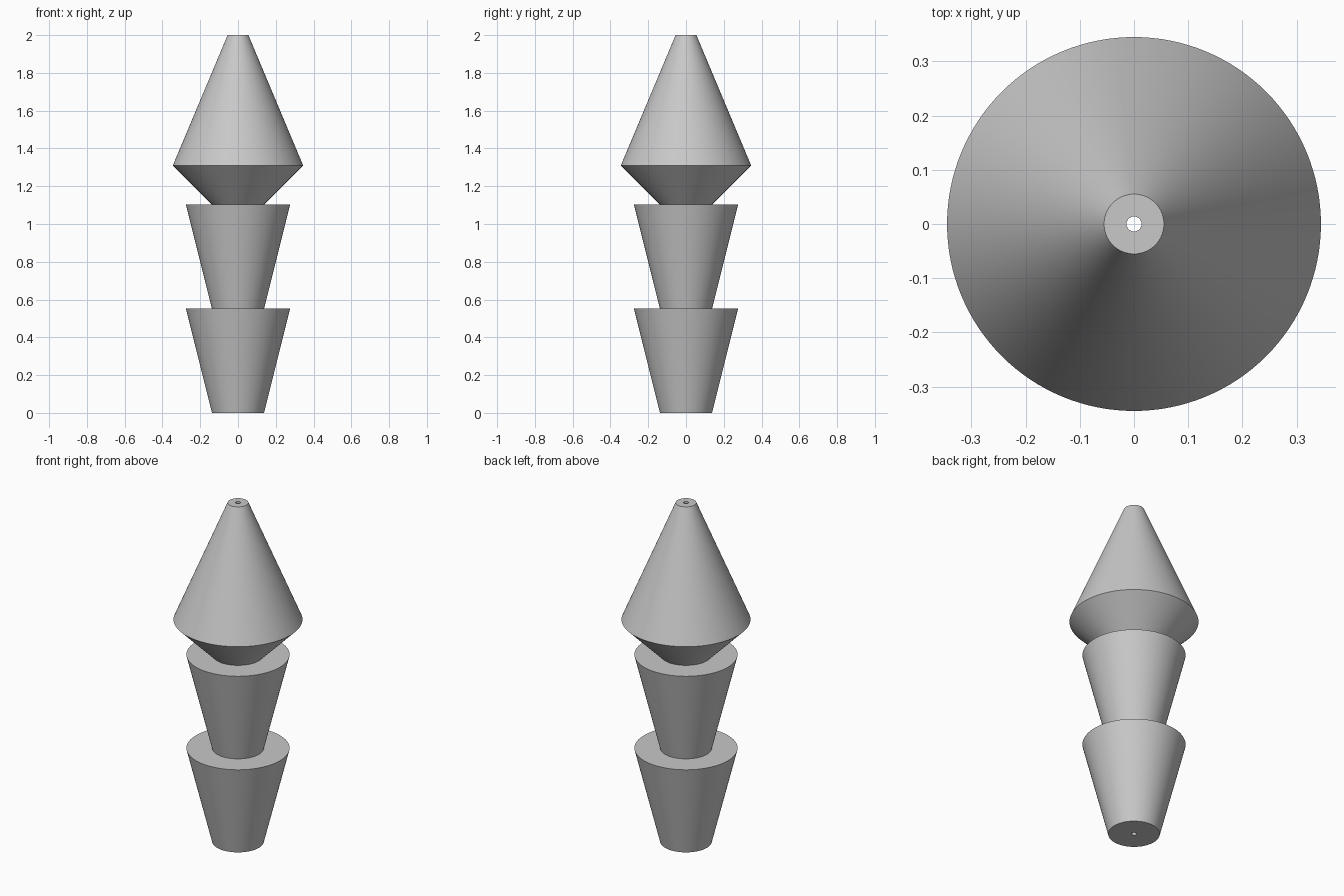
import bpy
import bmesh
import math

cube = bpy.data.objects.get("Cube")
if cube:
    bpy.data.objects.remove(cube, do_unlink=True)

UNIT = 2 / 29       # overall height is 29 design units
SEGMENTS = 128
BORE = 0.2          # radius of the hole through the whole axis

# Plain grey material
grey = bpy.data.materials.new("plain_grey")
grey.use_nodes = True
colour = (0.58, 0.58, 0.58, 1)
grey.diffuse_color = colour
grey.node_tree.nodes["Principled BSDF"].inputs["Base Color"].default_value = colour


def lathe(name, profile):
    """Revolve a closed (radius, height) outline around the z axis."""
    bm = bmesh.new()
    verts = [bm.verts.new((r * UNIT, 0, z * UNIT)) for r, z in profile]
    edges = [bm.edges.new((v, verts[(i + 1) % len(verts)]))
             for i, v in enumerate(verts)]
    bmesh.ops.spin(bm, geom=verts + edges, cent=(0, 0, 0), axis=(0, 0, 1),
                   angle=math.tau, steps=SEGMENTS, use_duplicate=False)
    bmesh.ops.remove_doubles(bm, verts=bm.verts[:], dist=1e-5)
    bmesh.ops.recalc_face_normals(bm, faces=bm.faces[:])
    mesh = bpy.data.meshes.new(name)
    bm.to_mesh(mesh)
    bm.free()
    mesh.materials.append(grey)
    obj = bpy.data.objects.new(name, mesh)
    bpy.context.collection.objects.link(obj)
    bpy.ops.object.select_all(action="DESELECT")
    obj.select_set(True)
    bpy.context.view_layer.objects.active = obj
    bpy.ops.object.shade_smooth_by_angle(angle=math.radians(30))
    return obj


# Two stacked flared cups, then the double-cone tip, all pierced by the bore
outline = [(BORE, 0)]
for base in (0, 8):
    outline += [(2, base), (4, base + 8)]
outline += [(2, 16), (5, 19), (0.8, 29), (BORE, 29)]

lathe("stacked_cone_spindle", outline)
